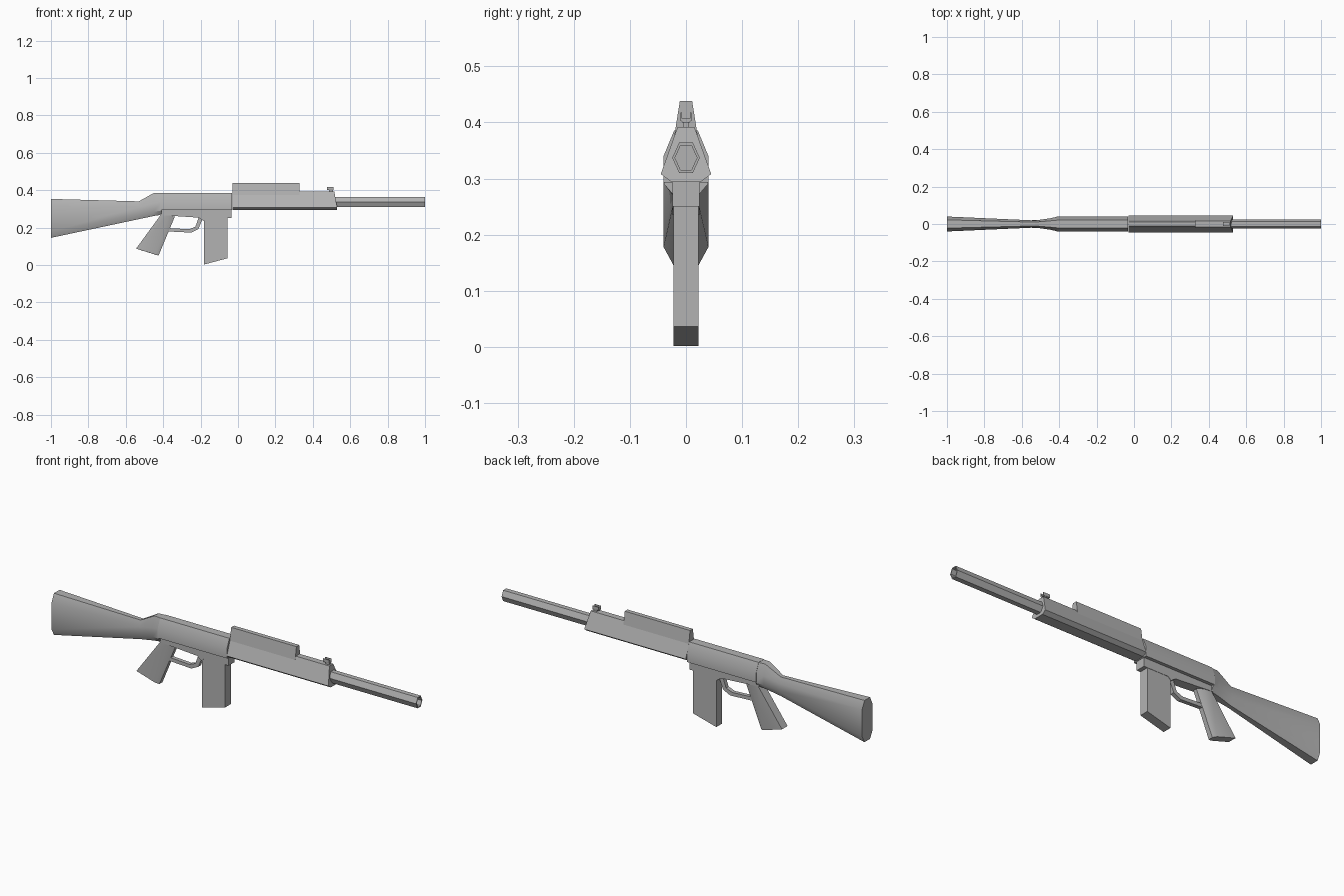
import bpy
import bmesh
from math import radians

cube = bpy.data.objects.get("Cube")
if cube:
    bpy.data.objects.remove(cube, do_unlink=True)

GREY = (0.45, 0.45, 0.45, 1.0)
metal = bpy.data.materials.new("grey metal")
metal.use_nodes = True
metal.diffuse_color = GREY
bsdf = metal.node_tree.nodes["Principled BSDF"]
bsdf.inputs["Base Color"].default_value = GREY
bsdf.inputs["Roughness"].default_value = 0.6


def loft(name, rings):
    """Skin closed rings; each is half a section, mirrored across y."""
    bm = bmesh.new()
    loops = []
    for half in rings:
        full = half + [(x, -y, z) for x, y, z in reversed(half)]
        loops.append([bm.verts.new(p) for p in full])
    n = len(loops[0])
    for a, b in zip(loops, loops[1:]):
        for i in range(n):
            j = (i + 1) % n
            bm.faces.new((a[i], a[j], b[j], b[i]))
    bm.faces.new(loops[0])
    bm.faces.new(loops[-1])
    bmesh.ops.recalc_face_normals(bm, faces=bm.faces)
    mesh = bpy.data.meshes.new(name)
    bm.to_mesh(mesh)
    bm.free()
    mesh.materials.append(metal)
    obj = bpy.data.objects.new(name, mesh)
    bpy.context.collection.objects.link(obj)
    bpy.ops.object.select_all(action='DESELECT')
    obj.select_set(True)
    bpy.context.view_layer.objects.active = obj
    bpy.ops.object.shade_smooth_by_angle(angle=radians(28))
    return obj


def section(x, half):
    return [(x, y, z) for y, z in half]


def prism(name, half, x0, x1):
    """Constant cross-section along x."""
    return loft(name, [section(x0, half), section(x1, half)])


def plate(name, outline, y0, y1):
    """Side outline given thickness between y0 and y1."""
    bm = bmesh.new()
    face = bm.faces.new([bm.verts.new((x, y0, z)) for x, z in outline])
    ext = bmesh.ops.extrude_face_region(bm, geom=[face])
    moved = [v for v in ext["geom"] if isinstance(v, bmesh.types.BMVert)]
    bmesh.ops.translate(bm, verts=moved, vec=(0, y1 - y0, 0))
    bmesh.ops.recalc_face_normals(bm, faces=bm.faces)
    mesh = bpy.data.meshes.new(name)
    bm.to_mesh(mesh)
    bm.free()
    mesh.materials.append(metal)
    obj = bpy.data.objects.new(name, mesh)
    bpy.context.collection.objects.link(obj)
    return obj


def stock_ring(x, top, shoulder, hip, bottom, wide, narrow):
    return section(x, [(narrow, top), (wide, shoulder), (wide, hip), (narrow, bottom)])


# Shoulder stock, with a slim neck flaring into the receiver
loft("stock", [
    stock_ring(-1.0, 0.353, 0.315, 0.178, 0.145, 0.04, 0.022),
    stock_ring(-0.53, 0.34, 0.31, 0.272, 0.245, 0.019, 0.01),
    stock_ring(-0.45, 0.385, 0.33, 0.285, 0.262, 0.03, 0.017),
    stock_ring(-0.41, 0.385, 0.34, 0.29, 0.268, 0.039, 0.02),
])

# Receiver: wide upper body over a narrow lower frame
prism("receiver", [(0.021, 0.386), (0.04, 0.34), (0.04, 0.293)], -0.415, -0.033)
plate("lower_receiver", [(-0.42, 0.3), (-0.42, 0.267), (-0.21, 0.253), (-0.185, 0.235),
                         (-0.17, 0.25), (-0.035, 0.25), (-0.035, 0.3)], -0.024, 0.024)

# Magazine with a slanted foot
plate("magazine", [(-0.183, 0.26), (-0.183, 0.002), (-0.055, 0.036), (-0.055, 0.26)],
      -0.0225, 0.0225)

# Raked grip with a chamfered front edge
loft("grip", [
    [(-0.41, 0.022, 0.272), (-0.372, 0.022, 0.266), (-0.338, 0.01, 0.258)],
    [(-0.545, 0.022, 0.087), (-0.442, 0.022, 0.056), (-0.425, 0.012, 0.05)],
])

# Trigger guard band
plate("trigger_guard", [(-0.39, 0.198), (-0.262, 0.191), (-0.228, 0.204), (-0.21, 0.255),
                        (-0.19, 0.245), (-0.212, 0.192), (-0.25, 0.173), (-0.39, 0.18)],
      -0.01, 0.01)

# Handguard with a sloping nose
loft("handguard", [
    section(-0.03, [(0.015, 0.392), (0.045, 0.308), (0.026, 0.294)]),
    [(0.515, 0.015, 0.392), (0.53, 0.045, 0.308), (0.53, 0.026, 0.294)],
])
prism("top_cover", [(0.011, 0.438), (0.021, 0.375)], -0.03, 0.33)

# Front sight: stem, base and two thin ears
prism("sight_stem", [(0.005, 0.405), (0.005, 0.385)], 0.487, 0.507)
prism("sight_base", [(0.01, 0.407), (0.007, 0.4)], 0.475, 0.51)
for side, y in (("left", 0.0085), ("right", -0.0085)):
    plate("sight_ear_" + side, [(0.475, 0.403), (0.51, 0.403), (0.51, 0.418), (0.475, 0.418)],
          y - 0.0015, y + 0.0015)


# Six-sided barrel with a hollow muzzle
def barrel_ring(x, scale):
    z, h, w = 0.337, 0.027 * scale, 0.0245 * scale
    return section(x, [(w / 2, z + h), (w, z), (w / 2, z - h)])


loft("barrel", [barrel_ring(0.5, 1), barrel_ring(1.0, 1),
                barrel_ring(1.0, 0.8), barrel_ring(0.9, 0.8)])
